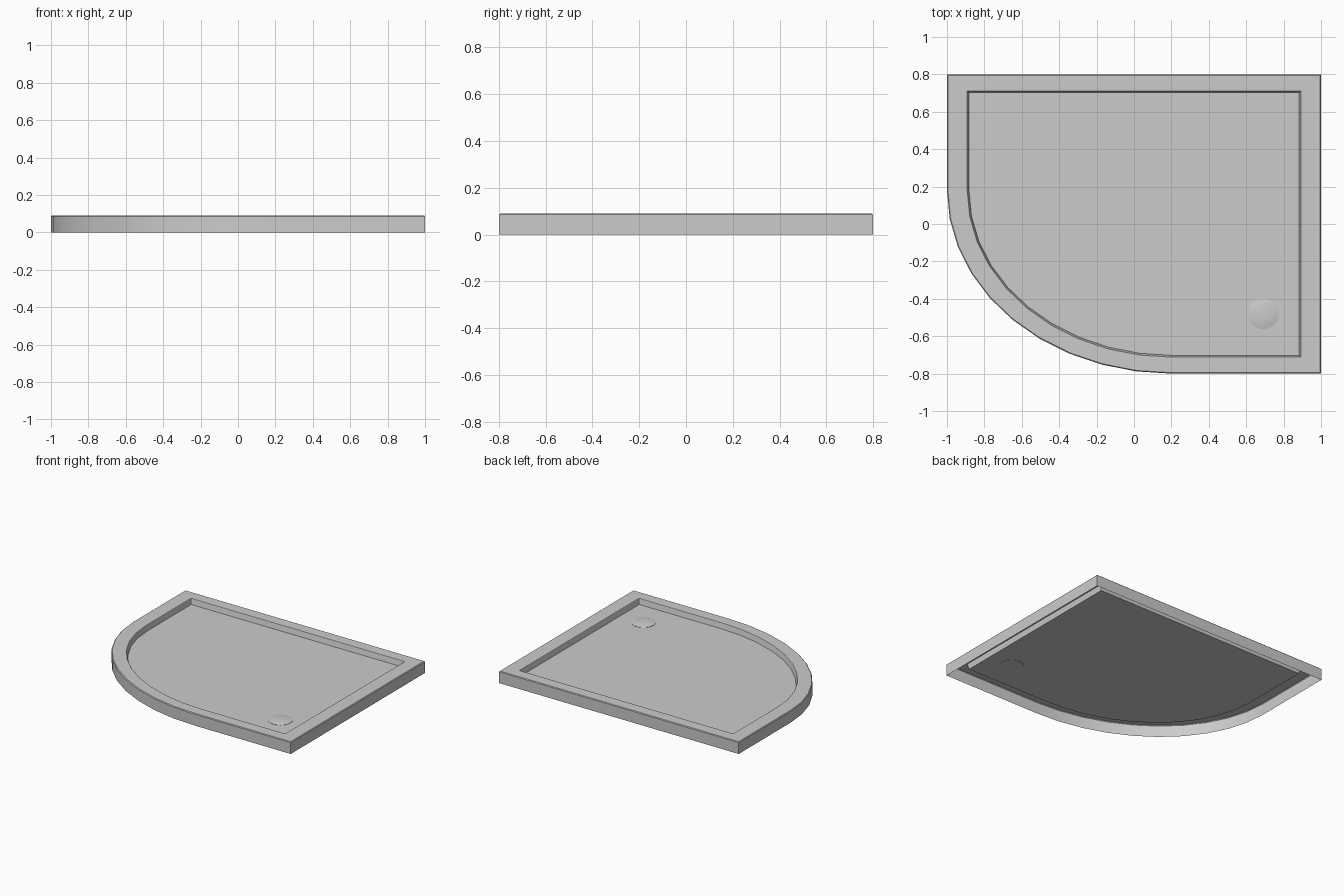
import bpy
import bmesh
from math import sin, cos, pi, radians

cube = bpy.data.objects.get("Cube")
if cube:
    bpy.data.objects.remove(cube, do_unlink=True)

# One pale grey for the whole tray
grey = bpy.data.materials.new("pale_grey")
grey.use_nodes = True
colour = (0.6, 0.6, 0.585, 1)
grey.diffuse_color = colour
grey.node_tree.nodes["Principled BSDF"].inputs["Base Color"].default_value = colour


def tray_ring(side, end, z):
    """Tray outline with one elliptical corner, inset by side in x and end in y."""
    pts = [(1 - side, end - 0.8, z), (1 - side, 0.8 - end, z), (side - 1, 0.8 - end, z)]
    for i in range(11):
        a = i * pi / 20
        pts.append((0.2 - (1.2 - side) * cos(a), 0.18 - (0.98 - end) * sin(a), z))
    return pts


def round_ring(cx, cy, r, z, n=32):
    return [(cx + r * cos(2 * pi * i / n), cy + r * sin(2 * pi * i / n), z) for i in range(n)]


def loft(name, rings, close_start=False):
    """Bridge rings in order and cap the last one."""
    bm = bmesh.new()
    loops = [[bm.verts.new(p) for p in ring] for ring in rings]
    n = len(loops[0])
    for a, b in zip(loops, loops[1:]):
        for i in range(n):
            j = (i + 1) % n
            bm.faces.new((a[i], a[j], b[j], b[i]))
    bm.faces.new(loops[-1])
    if close_start:
        bm.faces.new(loops[0][::-1])
    mesh = bpy.data.meshes.new(name)
    bm.to_mesh(mesh)
    bm.free()
    mesh.materials.append(grey)
    obj = bpy.data.objects.new(name, mesh)
    bpy.context.collection.objects.link(obj)
    bpy.ops.object.select_all(action="DESELECT")
    obj.select_set(True)
    bpy.context.view_layer.objects.active = obj
    bpy.ops.object.shade_smooth_by_angle(angle=radians(25))
    return obj


# Open-bottomed shell: outer wall, eased top edge, rim, basin wall and floor
floor_z = 0.05
loft("shower_tray", [
    tray_ring(0, 0, 0),
    tray_ring(0, 0, 0.085),
    tray_ring(0.005, 0.005, 0.09),
    tray_ring(0.108, 0.088, 0.09),
    tray_ring(0.11, 0.09, 0.088),
    tray_ring(0.118, 0.098, floor_z),
])

# Low domed drain cover, showing slightly below the floor
drain = (0.69, -0.48)
loft("drain_cover", [
    round_ring(*drain, 0.083, floor_z - 0.003),
    round_ring(*drain, 0.083, floor_z + 0.002),
    round_ring(*drain, 0.065, floor_z + 0.006),
    round_ring(*drain, 0.04, floor_z + 0.009),
    round_ring(*drain, 0.015, floor_z + 0.01),
], close_start=True)
